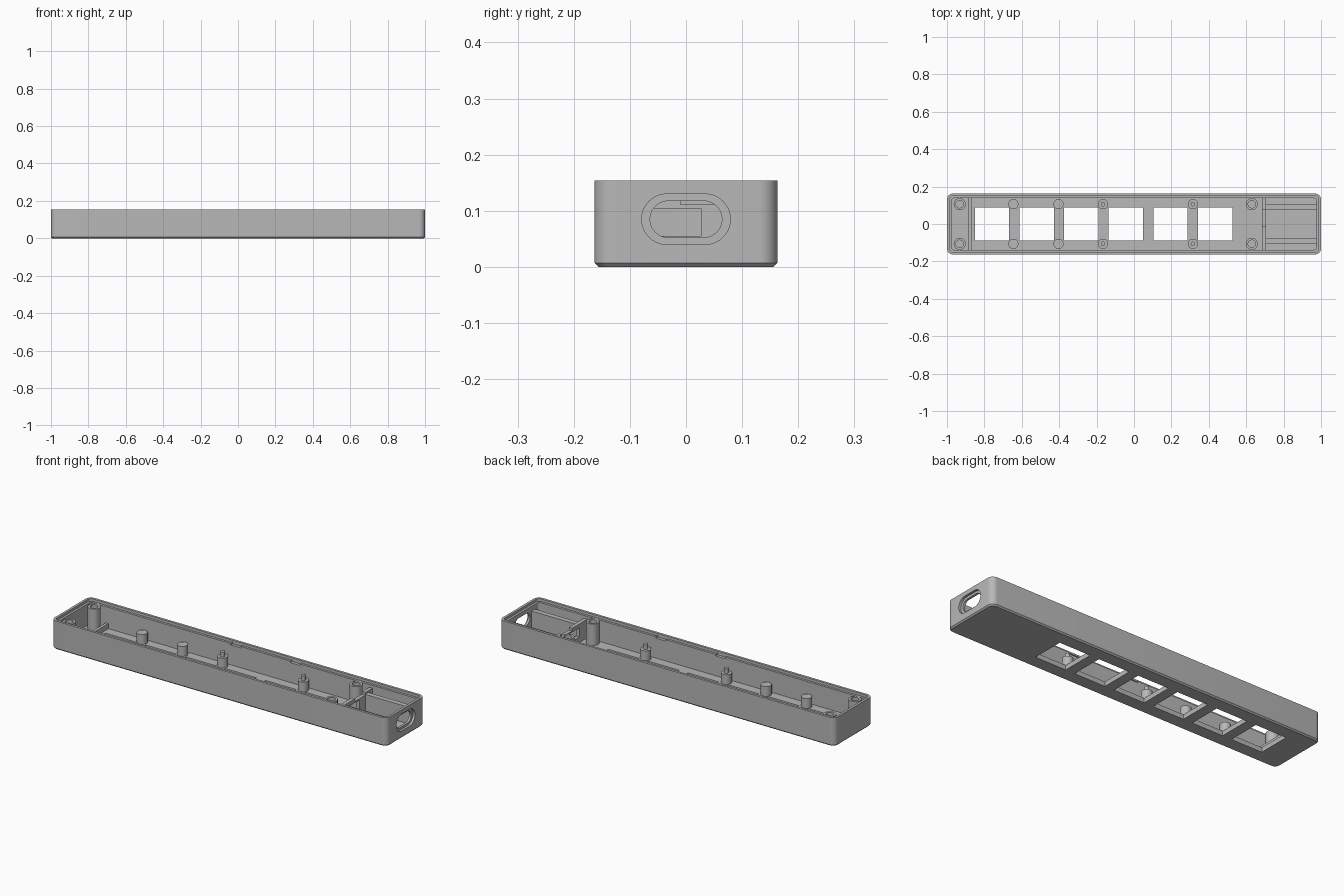
import bpy, bmesh, math
from mathutils import Vector

cube = bpy.data.objects.get("Cube")
if cube:
    bpy.data.objects.remove(cube, do_unlink=True)

GREY = (0.48, 0.48, 0.48, 1)
mat = bpy.data.materials.new("plain grey plastic")
mat.use_nodes = True
mat.diffuse_color = GREY
mat.node_tree.nodes["Principled BSDF"].inputs["Base Color"].default_value = GREY

HEIGHT, FLOOR, LEDGE = 0.154, 0.025, 0.14
HALF_W, INNER_W = 0.163, 0.138


def finish(name, bm):
    bmesh.ops.recalc_face_normals(bm, faces=bm.faces)
    mesh = bpy.data.meshes.new(name)
    bm.to_mesh(mesh)
    bm.free()
    mesh.materials.append(mat)
    obj = bpy.data.objects.new(name, mesh)
    bpy.context.collection.objects.link(obj)
    return obj


def box(name, x0, x1, y0, y1, z0, z1):
    bm = bmesh.new()
    bmesh.ops.create_cube(bm, size=1)
    for v in bm.verts:
        v.co = Vector(((x0 + x1) / 2 + v.co.x * (x1 - x0),
                       (y0 + y1) / 2 + v.co.y * (y1 - y0),
                       (z0 + z1) / 2 + v.co.z * (z1 - z0)))
    return finish(name, bm)


def rounded_loft(name, sections, steps=8, place=lambda u, v, w: (u, v, w)):
    """Stack rounded rectangles given as (half_u, half_v, radius, w)."""
    bm = bmesh.new()
    rings = []
    for hu, hv, r, w in sections:
        ring = []
        for q, (su, sv) in enumerate(((1, 1), (-1, 1), (-1, -1), (1, -1))):
            for i in range(steps + 1):
                a = (q + i / steps) * math.pi / 2
                u = su * (hu - r) + r * math.cos(a)
                v = sv * (hv - r) + r * math.sin(a)
                ring.append(bm.verts.new(place(u, v, w)))
        rings.append(ring)
    n = len(rings[0])
    for a, b in zip(rings, rings[1:]):
        for i in range(n):
            bm.faces.new((a[i], a[(i + 1) % n], b[(i + 1) % n], b[i]))
    bm.faces.new(rings[0])
    bm.faces.new(rings[-1])
    bmesh.ops.remove_doubles(bm, verts=bm.verts, dist=1e-5)
    return finish(name, bm)


def lathe(name, x, y, profile, sides=28):
    """Turn a (radius, height) profile around a vertical axis."""
    bm = bmesh.new()
    verts = [bm.verts.new((x + r, y, z)) for r, z in profile]
    edges = [bm.edges.new(p) for p in zip(verts, verts[1:])]
    bmesh.ops.spin(bm, geom=verts + edges, cent=(x, y, 0), axis=(0, 0, 1),
                   angle=math.tau, steps=sides)
    bmesh.ops.remove_doubles(bm, verts=bm.verts, dist=1e-5)
    return finish(name, bm)


def cut(obj, cutter):
    mod = obj.modifiers.new("cut", 'BOOLEAN')
    mod.operation, mod.solver, mod.object = 'DIFFERENCE', 'EXACT', cutter
    bpy.context.view_layer.update()
    dg = bpy.context.evaluated_depsgraph_get()
    mesh = bpy.data.meshes.new_from_object(obj.evaluated_get(dg))
    obj.modifiers.clear()
    obj.data = mesh
    bpy.data.objects.remove(cutter, do_unlink=True)


# Tray shell with chamfered base, hollow and stepped rim
tray = rounded_loft("tray", [(0.993, HALF_W - 0.007, 0.025, 0),
                             (1, HALF_W, 0.032, 0.007),
                             (1, HALF_W, 0.032, HEIGHT)])
cut(tray, rounded_loft("hollow", [(0.975, INNER_W, 0.012, FLOOR),
                                  (0.975, INNER_W, 0.012, 0.2)]))
cut(tray, rounded_loft("rim_step", [(0.987, 0.150, 0.02, LEDGE),
                                    (0.987, 0.150, 0.02, 0.2)]))

# Six windows through the floor
for i in range(6):
    x = -0.759 + i * 0.2385
    cut(tray, box("window", x - 0.092, x + 0.092, -0.088, 0.088, -0.05, 0.05))

# Snap notches in the rim
for x in (-0.11, 0.245):
    for s in (-1, 1):
        y0, y1 = sorted((s * 0.13, s * 0.154))
        cut(tray, box("notch", x - 0.03, x + 0.03, y0, y1, 0.132, 0.145))

# Recessed port opening in the left end
for hu, hv, x0 in ((0.079, 0.045, 0.987), (0.064, 0.0325, 0.95)):
    cut(tray, rounded_loft("port", [(hu, hv, hv, x0), (hu, hv, hv, 1.02)], 10,
                           lambda u, v, w: (w, u, v + 0.085)))

# Screw posts and board pegs in mirrored pairs
parts = [tray]
base = FLOOR - 0.005
for s, side in ((-1, "front"), (1, "back")):
    y = s * 0.106
    for x in (-0.932, 0.63):
        parts.append(lathe(side + "_screw_post", x, y,
                           [(0, base), (0.032, base), (0.032, LEDGE),
                            (0.02, LEDGE), (0.02, 0.04), (0, 0.04)]))
    for x in (-0.645, -0.404):
        parts.append(lathe(side + "_peg", x, y,
                           [(0, base), (0.027, base), (0.027, 0.078), (0, 0.078)]))
    for x in (-0.166, 0.315):
        parts.append(lathe(side + "_pin_peg", x, y,
                           [(0, base), (0.027, base), (0.027, 0.078),
                            (0.012, 0.078), (0.012, 0.103), (0, 0.103)]))
    # Rails beside the port
    y0, y1 = sorted((s * 0.077, s * 0.104))
    parts.append(box(side + "_port_rail", 0.70, 0.98, y0, y1, base, 0.115))

# Low cross rib near the right end
parts.append(box("cross_rib", -0.885, -0.869, -0.14, 0.14, base, 0.052))

# Cross wall behind the port, with a cable opening and lowered top
wall = box("port_cross_wall", 0.685, 0.705, -0.14, 0.14, base, 0.125)
cut(wall, box("opening", 0.6, 0.8, -0.07, 0.027, 0.055, 0.104))
cut(wall, box("lowered_top", 0.6, 0.8, -0.01, 0.077, 0.111, 0.2))
parts.append(wall)

# Smooth round surfaces, keep hard edges
bpy.ops.object.select_all(action='DESELECT')
for p in parts:
    p.select_set(True)
bpy.context.view_layer.objects.active = tray
bpy.ops.object.shade_smooth_by_angle(angle=math.radians(30))
